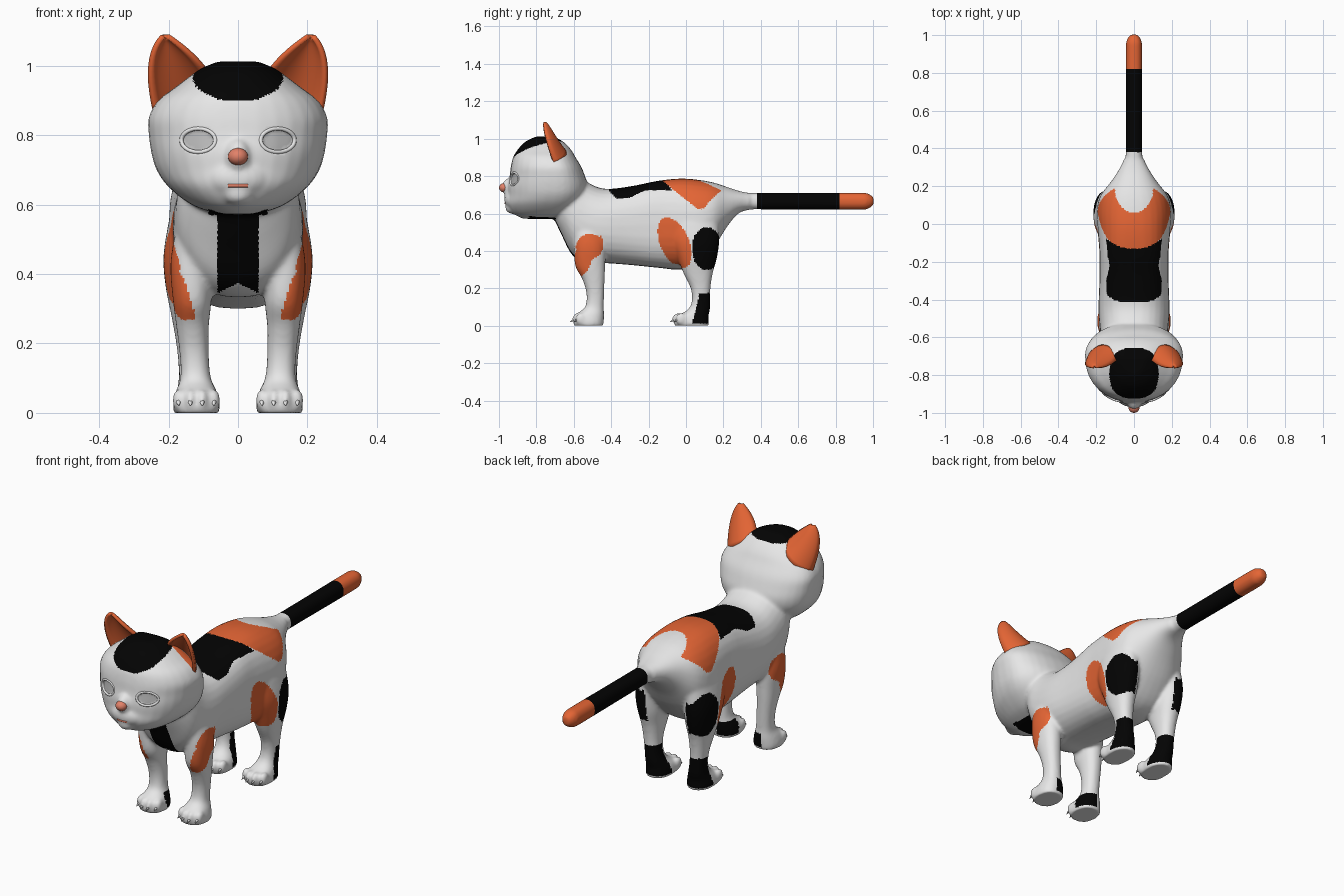
import bpy, bmesh, math
from mathutils import Matrix, Vector
from mathutils.bvhtree import BVHTree

if "Cube" in bpy.data.objects:
    bpy.data.objects.remove(bpy.data.objects["Cube"])

def material(name, rgb):
    m = bpy.data.materials.new(name)
    m.diffuse_color = (*rgb, 1)
    m.use_nodes = True
    m.node_tree.nodes["Principled BSDF"].inputs["Base Color"].default_value = m.diffuse_color
    return m

white = material("white fur", (0.8, 0.8, 0.8))
orange = material("orange fur", (0.78, 0.13, 0.035))
black = material("black fur", (0.001, 0.001, 0.001))
pink = material("pink skin", (0.76, 0.22, 0.14))
grey = material("grey eye", (0.5, 0.5, 0.5))

def finish(bm, name, mats):
    bmesh.ops.recalc_face_normals(bm, faces=bm.faces[:])
    me = bpy.data.meshes.new(name)
    bm.to_mesh(me)
    bm.free()
    for m in mats:
        me.materials.append(m)
    me.polygons.foreach_set("use_smooth", [True] * len(me.polygons))
    ob = bpy.data.objects.new(name, me)
    bpy.context.collection.objects.link(ob)
    return ob

def resample(rows, n=4):
    """Catmull-Rom through the section rows."""
    out = []
    for i in range(len(rows) - 1):
        a, b, c, d = (rows[max(0, min(len(rows) - 1, i + k))] for k in (-1, 0, 1, 2))
        for s in range(n):
            t = s / n
            out.append([0.5 * (2*q + (r-p)*t + (2*p-5*q+4*r-w)*t*t + (3*q-p-3*r+w)*t**3)
                        for p, q, r, w in zip(a, b, c, d)])
    return out + [list(rows[-1])]

def power(f, p):
    return math.copysign(abs(f) ** p, f)

def loft(bm, rows, point, n=32):
    rings = []
    for row in resample(rows):
        ring = []
        for k in range(n):
            a = 2 * math.pi * k / n
            ring.append(bm.verts.new(point(row, power(math.cos(a), .9), power(math.sin(a), .9))))
        rings.append(ring)
    for r0, r1 in zip(rings, rings[1:]):
        for k in range(n):
            bm.faces.new((r0[k], r0[(k+1) % n], r1[(k+1) % n], r1[k]))
    bm.faces.new(rings[0])
    bm.faces.new(rings[-1])

def ball(bm, centre, radii):
    bmesh.ops.create_uvsphere(bm, u_segments=20, v_segments=12, radius=1,
                              matrix=Matrix.Translation(centre) @ Matrix.Diagonal((*radii, 1)))

# torso and tail: y, bottom, top, half width
torso = [(-.70, .56, .70, .10), (-.66, .475, .80, .145), (-.61, .38, .83, .172), (-.54, .335, .775, .182),
         (-.44, .335, .733, .188), (-.3, .325, .745, .183), (-.15, .31, .775, .183), (-.03, .30, .787, .193),
         (.07, .33, .78, .198), (.15, .42, .765, .178), (.22, .53, .742, .125), (.28, .60, .722, .085),
         (.34, .62, .71, .055), (.40, .622, .71, .043), (.9, .62, .712, .043), (.97, .624, .708, .039),
         (1.003, .645, .687, .02)]
# head: z, half width, front, back
head = [(.572, .06, -.87, -.67), (.60, .135, -.925, -.61), (.65, .20, -.955, -.555), (.70, .235, -.953, -.53),
        (.75, .25, -.953, -.525), (.80, .257, -.943, -.54), (.85, .258, -.937, -.56), (.90, .23, -.925, -.59),
        (.935, .185, -.905, -.61), (.965, .145, -.88, -.635), (.99, .11, -.85, -.665), (1.012, .06, -.80, -.71)]
# legs: z, x, y, radius x, radius y
front_leg = [(.50, .125, -.52, .06, .08), (.42, .135, -.515, .06, .085), (.32, .132, -.512, .055, .08),
             (.25, .131, -.495, .047, .06), (.17, .126, -.485, .042, .047), (.10, .122, -.49, .044, .05),
             (.06, .12, -.513, .06, .075), (.02, .12, -.52, .068, .08), (-.003, .12, -.52, .064, .078)]
hind_leg = [(.55, .13, .04, .07, .135), (.45, .142, .05, .073, .128), (.36, .14, .06, .068, .105),
            (.28, .138, .065, .054, .078), (.2, .135, .078, .043, .053), (.13, .13, .08, .041, .049),
            (.085, .125, .068, .047, .06), (.05, .12, .035, .06, .085), (.02, .12, .03, .065, .092),
            (-.003, .12, .03, .062, .09)]

def head_point(r, c, s):
    """Egg section, widest behind the middle."""
    mid = (r[2] + r[3]) / 2 + .05
    return (r[1]*c, mid + s * (r[3] - mid if s > 0 else mid - r[2]), r[0])

def torso_point(r, c, s):
    """Oval section, squarer along the back."""
    p = 1 - .22 * max(0, 1 - abs((r[0] + .17) / .35))
    return (r[3]*power(c, p), r[0], (r[1]+r[2])/2 + (r[2]-r[1])/2*power(s, p))

bm = bmesh.new()
loft(bm, torso, torso_point)
loft(bm, head, head_point)
ball(bm, (0, -.92, .675), (.09, .052, .055))        # muzzle
ball(bm, (0, -.93, .738), (.04, .056, .055))        # nose bridge
ball(bm, (0, -.925, .63), (.045, .042, .032))       # chin
claws = bmesh.new()
for side in (-1, 1):
    for leg, tip in ((front_leg, -.58), (hind_leg, -.045)):
        loft(bm, leg, lambda r, c, s: (side*(r[1]+r[3]*c), r[2]+r[4]*s, r[0]))
        for i in range(4):                          # toes and claws
            x = side * (.12 + (i - 1.5) * .034)
            y = tip + (.018 if i in (0, 3) else 0)
            ball(bm, (x, y, .036), (.018, .03, .033))
            bmesh.ops.create_cone(claws, segments=8, radius1=.011, radius2=.001, depth=.035, cap_ends=True,
                                  matrix=Matrix.Translation((x, y - .025, .029))
                                  @ Matrix.Rotation(math.radians(120), 4, 'X'))
finish(claws, "claws", [white])

# fuse the shells into one smooth body
body = finish(bm, "body", [white])
rm = body.modifiers.new("fuse", 'REMESH')
rm.mode = 'VOXEL'
rm.voxel_size = .008
rm.use_smooth_shade = True
sm = body.modifiers.new("soften", 'SMOOTH')
sm.factor, sm.iterations = .5, 11
dg = bpy.context.evaluated_depsgraph_get()
me = bpy.data.meshes.new_from_object(body.evaluated_get(dg))
body.modifiers.clear()
body.data = me
me.materials.clear()
for m in (white, orange, black, grey):
    me.materials.append(m)

def oval(u, v, cu, cv, ru, rv):
    return ((u-cu)/ru)**2 + ((v-cv)/rv)**2 < 1

def is_eye(x, y, z):
    return y < -.8 and oval(x, z, .114, .785, .046, .031)

def coat(c):
    """Fur colour by position: 0 white, 1 orange, 2 black, 3 eye."""
    x, y, z = abs(c.x), c.y, c.z
    if y > .38:                                                             # tail
        return 1 if y > .82 else 2
    if is_eye(x, y, z):
        return 3
    if y < -.55 and z > .86:                                                # crown and ear roots
        if x > .11 and z > 1.06 - .72*x and -.715 < y < -.645:
            return 1
        return 2 if z > .9 and (x/.13)**2.5 + abs((y+.79)/.135)**2.5 < 1 else 0
    if -.84 < y < -.46 and z < .6 and z > max(.345, .375 - .5*x):           # throat and bib
        if x < (.085 if z > .57 else .058):
            return 2
    if z > .6 and y > -.45:                                                 # saddle
        if (x/.2)**2 + ((y-.04)/.172)**2 < 1:
            if z > .625 + max(0, .06 - y)*.8 + max(0, y - .12):
                return 0 if oval(x, y, 0, .18, .1, .12) else 1
            return 0
        dip = min(1, max(0, (y + .33) / .13))
        edge = .68 + .045 * dip * dip * (3 - 2*dip)
        return 2 if -.41 + max(0, .72 - z)*.9 < y < .02 and z > edge and x < .155 else 0
    if x > .12 + .3*(z-.27) and (oval(y, z, -.515, .435, .075, .08)
                                 or oval(y, z, -.55 + .2*(z-.36), .37, .05, .105)):
        return 1                                                            # shoulder patch
    if x > .12 and oval(y, z, .112, .412, .08, .115):
        return 2                                                            # thigh patch
    if x > .12 and oval(y, z, -.06 - .3*(z-.44), .443, .082, .135):
        return 1                                                            # flank patch
    if .01 < z < .175 and y > .03 + .25*z:
        return 2                                                            # hocks
    if .01 < z < .085 and -.52 < y < -.3 and x < .13:
        return 2                                                            # front heels
    return 0

for v in me.vertices:
    v.co.z = max(v.co.z, 0)
for p in me.polygons:
    p.material_index = coat(p.center)
    p.use_smooth = True
tree = BVHTree.FromPolygons([v.co.copy() for v in me.vertices], [p.vertices[:] for p in me.polygons])
for v in me.vertices:                                                       # sunken eyes
    if is_eye(abs(v.co.x), v.co.y, v.co.z):
        v.co.y += .008

def face_line(name, pts, radius, mat, cyclic):
    """Tube lying on the face, found by casting from the front."""
    cu = bpy.data.curves.new(name, 'CURVE')
    cu.dimensions, cu.bevel_depth, cu.bevel_resolution = '3D', radius, 2
    sp = cu.splines.new('POLY')
    sp.points.add(len(pts) - 1)
    sp.use_cyclic_u = cyclic
    for p, (x, z) in zip(sp.points, pts):
        hit = tree.ray_cast(Vector((x, -2, z)), Vector((0, 1, 0)))[0]
        p.co = (x, hit.y + radius*.5, z, 1)
    cu.materials.append(mat)
    bpy.context.collection.objects.link(bpy.data.objects.new(name, cu))

face_line("mouth", [(-.028 + .007*i, .655) for i in range(9)], .006, pink, False)
for side, label in ((-1, "right"), (1, "left")):
    ring = [2*math.pi*k/28 for k in range(28)]
    face_line("eye_rim_" + label, [(side*(.114 + .049*math.cos(a)), .785 + .034*math.sin(a)) for a in ring],
              .006, white, True)

    # cupped ear between a curved inner and outer edge
    def bez(a, b, c, t):
        return Vector(a)*(1-t)**2 + Vector(b)*2*t*(1-t) + Vector(c)*t*t
    bm, grid, N = bmesh.new(), [], 14
    for j in range(N + 1):
        t = j / N * .97
        p = bez((.085, -.71, .975), (.125, -.765, 1.035), (.207, -.762, 1.088), t)
        q = bez((.238, -.705, .865), (.278, -.765, 1.03), (.213, -.762, 1.088), t)
        row = []
        for i in range(N + 1):
            u = i / N
            v = p.lerp(q, u)
            v.y += .063 * abs(math.sin(math.pi*u)) ** .6 * (1-t)**.55
            row.append(bm.verts.new((side*v.x, v.y, v.z)))
        grid.append(row)
    for a, b in zip(grid, grid[1:]):
        for i in range(N):
            bm.faces.new((a[i], a[i+1], b[i+1], b[i]))
    ear = finish(bm, "ear_" + label, [orange])
    so = ear.modifiers.new("thickness", 'SOLIDIFY')
    so.thickness, so.offset = .014, 0

# nose
bm = bmesh.new()
ball(bm, (0, -.971, .738), (.029, .029, .025))
finish(bm, "nose", [pink])
